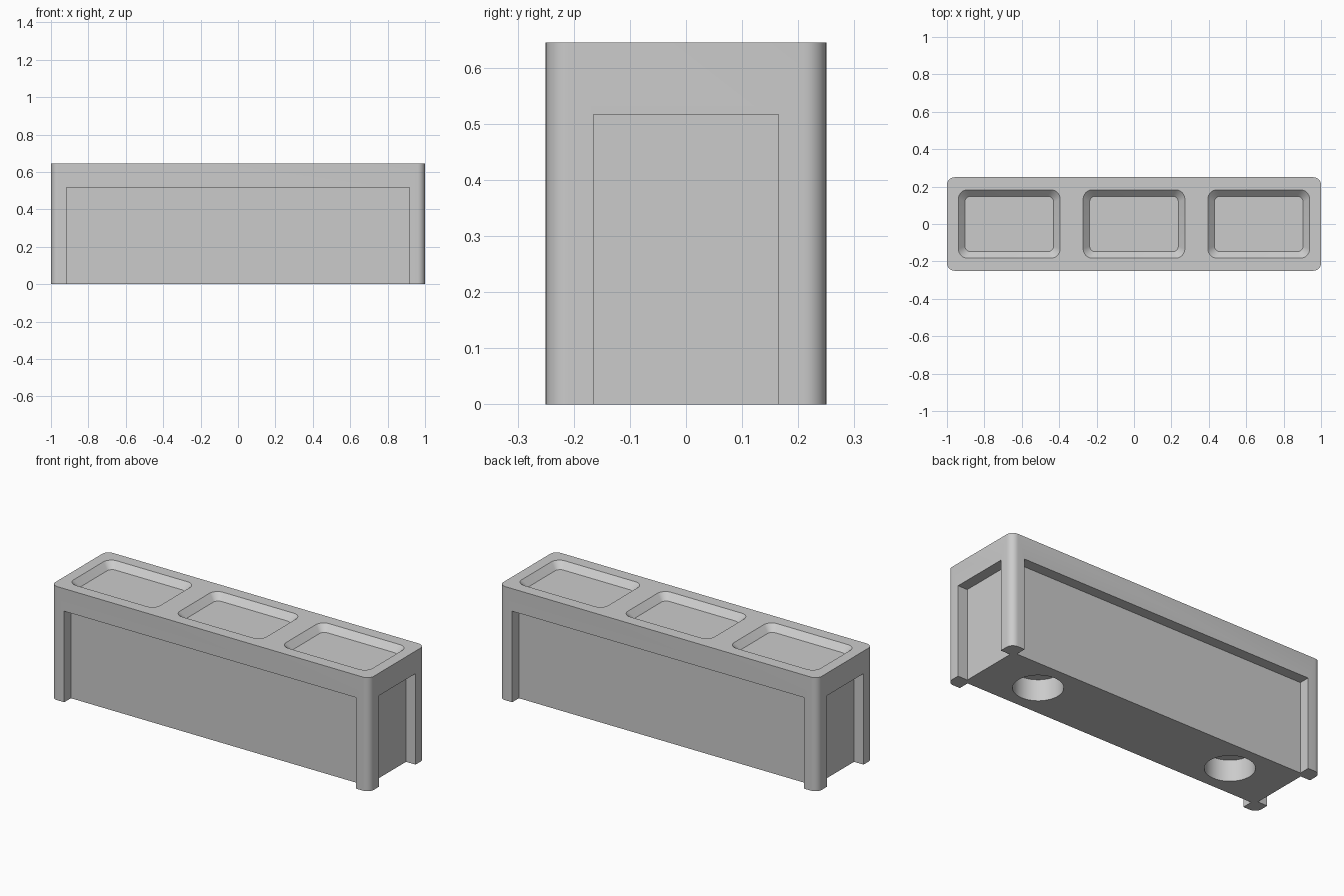
import bpy, bmesh
from math import sin, cos, pi, radians

cube = bpy.data.objects.get("Cube")
if cube:
    bpy.data.objects.remove(cube, do_unlink=True)

HALF_X, HALF_Y, HEIGHT = 1.0, 0.25, 0.645
RECESS = 0.06        # depth of the side panels
POCKET_DEPTH = 0.035

grey = bpy.data.materials.new("plain_grey")
grey.use_nodes = True
grey.diffuse_color = (0.6, 0.6, 0.6, 1)
grey.node_tree.nodes["Principled BSDF"].inputs["Base Color"].default_value = (0.6, 0.6, 0.6, 1)


def rounded_rect(hx, hy, r, steps=8):
    """Outline of a rectangle with rounded corners, anticlockwise."""
    pts = []
    for i, (sx, sy) in enumerate([(1, 1), (-1, 1), (-1, -1), (1, -1)]):
        for k in range(steps + 1):
            a = (i + k / steps) * pi / 2
            pts.append((sx * (hx - r) + r * cos(a), sy * (hy - r) + r * sin(a)))
    return pts


def loft(name, rings, x=0.0):
    """Closed solid through rings of (z, half x, half y, corner radius)."""
    bm = bmesh.new()
    loops = [[bm.verts.new((px + x, py, z)) for px, py in rounded_rect(hx, hy, r)]
             for z, hx, hy, r in rings]
    for low, high in zip(loops, loops[1:]):
        n = len(low)
        for i in range(n):
            j = (i + 1) % n
            bm.faces.new((low[i], low[j], high[j], high[i]))
    bm.faces.new(loops[0][::-1])
    bm.faces.new(loops[-1])
    bmesh.ops.recalc_face_normals(bm, faces=bm.faces)
    mesh = bpy.data.meshes.new(name)
    bm.to_mesh(mesh)
    bm.free()
    mesh.materials.append(grey)
    ob = bpy.data.objects.new(name, mesh)
    bpy.context.collection.objects.link(ob)
    return ob


def box(name, lo, hi):
    bpy.ops.mesh.primitive_cube_add(size=1, location=[(a + b) / 2 for a, b in zip(lo, hi)])
    ob = bpy.context.object
    ob.name = name
    ob.scale = [b - a for a, b in zip(lo, hi)]
    ob.data.materials.append(grey)
    return ob


# Main block with rounded upright corners
body = loft("bench_block", [(0, HALF_X, HALF_Y, 0.04), (HEIGHT, HALF_X, HALF_Y, 0.04)])
cutters = []

# Panel recesses on the four sides, open at the bottom
PANEL_X, PANEL_Y, PANEL_TOP = 0.917, 0.165, 0.517
for s in (-1, 1):
    ya, yb = sorted((s * (HALF_Y - RECESS), s * (HALF_Y + 0.1)))
    cutters.append(box("long_recess", (-PANEL_X, ya, -0.1), (PANEL_X, yb, PANEL_TOP)))
    xa, xb = sorted((s * (HALF_X - RECESS), s * (HALF_X + 0.1)))
    cutters.append(box("end_recess", (xa, -PANEL_Y, -0.1), (xb, PANEL_Y, PANEL_TOP)))

# Three shallow pockets with sloping walls in the top
for x in (-0.667, 0, 0.667):
    cutters.append(loft("top_pocket", [
        (HEIGHT - POCKET_DEPTH, 0.237, 0.148, 0.03),
        (HEIGHT, 0.272, 0.183, 0.05),
        (HEIGHT + 0.05, 0.272, 0.183, 0.05)], x))

# Two blind round holes in the underside
for x in (-0.62, 0.62):
    bpy.ops.mesh.primitive_cylinder_add(vertices=48, radius=0.127, depth=0.24, location=(x, 0, 0))
    hole = bpy.context.object
    hole.name = "bottom_hole"
    hole.data.materials.append(grey)
    cutters.append(hole)

# Cut everything out of the block
bpy.ops.object.select_all(action="DESELECT")
bpy.context.view_layer.objects.active = body
body.select_set(True)
for c in cutters:
    c.hide_render = True
    mod = body.modifiers.new(c.name, "BOOLEAN")
    mod.operation = "DIFFERENCE"
    mod.solver = "EXACT"
    mod.object = c
    bpy.ops.object.modifier_apply(modifier=mod.name)
for c in cutters:
    bpy.data.objects.remove(c, do_unlink=True)

bpy.ops.object.shade_smooth_by_angle(angle=radians(30))
